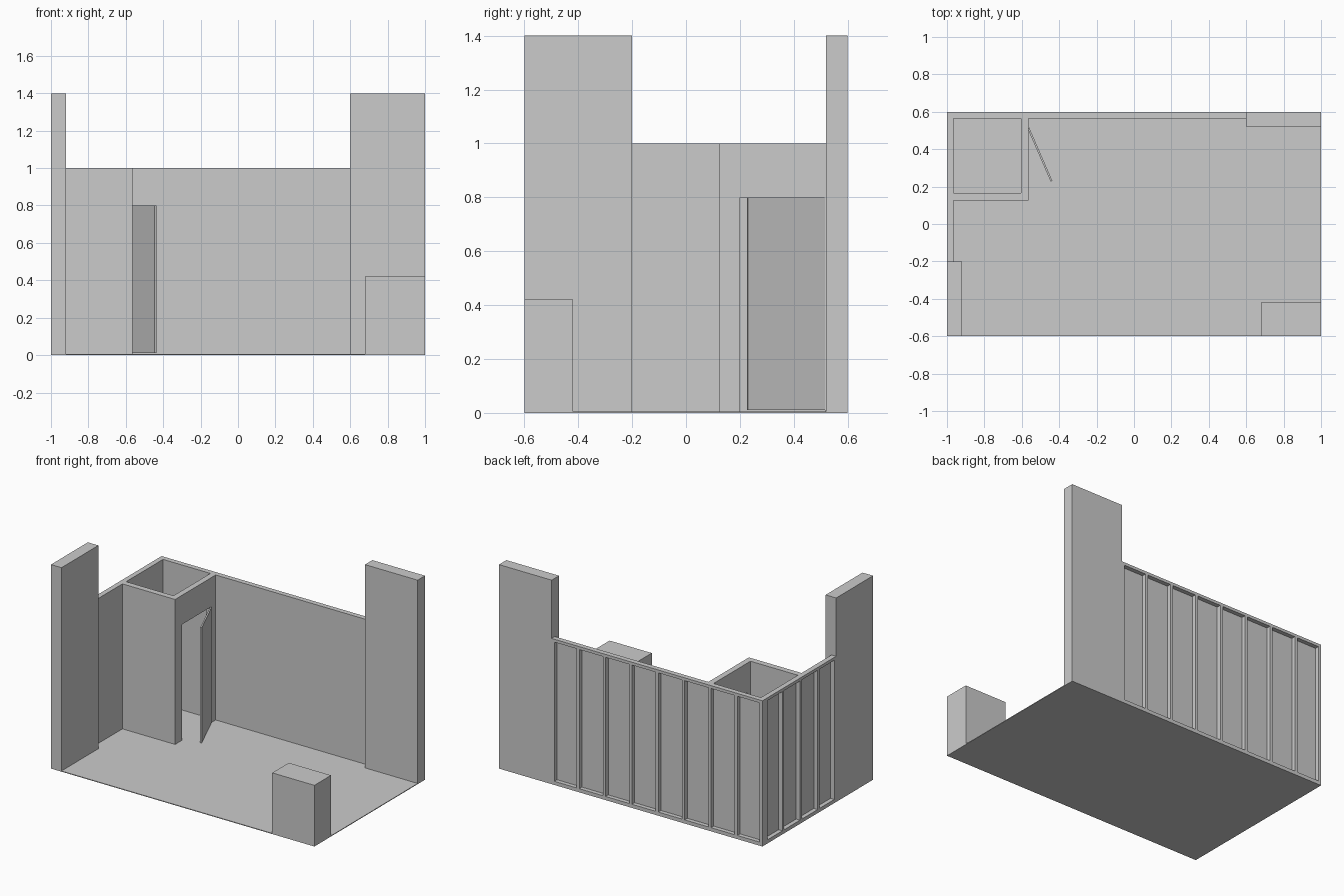
import bpy, bmesh, math
from mathutils import Matrix

if "Cube" in bpy.data.objects:
    bpy.data.objects.remove(bpy.data.objects["Cube"])

FLOOR = 0.005
H = 1.0


def add_boxes(name, boxes):
    """One object from (x0, x1, y0, y1, z0, z1) boxes."""
    bm = bmesh.new()
    for x0, x1, y0, y1, z0, z1 in boxes:
        m = Matrix.Translation(((x0 + x1) / 2, (y0 + y1) / 2, (z0 + z1) / 2))
        m = m @ Matrix.Diagonal((x1 - x0, y1 - y0, z1 - z0, 1))
        bmesh.ops.create_cube(bm, size=1, matrix=m)
    me = bpy.data.meshes.new(name)
    bm.to_mesh(me)
    bm.free()
    ob = bpy.data.objects.new(name, me)
    bpy.context.collection.objects.link(ob)
    return ob


def framed_wall(start, end, panels):
    """Boxes (along, depth, z) of a wall: thin inner skin, studs and rails outside."""
    skin, deep, w = 0.565, 0.6, 0.02
    out = [(start, end, skin, skin + 0.006, FLOOR, H),
           (start, end, skin + 0.006, deep, H - w, H),
           (start, end, skin + 0.006, deep, FLOOR, FLOOR + w)]
    step = (end - start) / panels
    for i in range(panels + 1):
        c = min(max(start + i * step, start + w / 2), end - w / 2)
        out.append((c - w / 2, c + w / 2, skin + 0.006, deep, FLOOR + w, H - w))
    return out


# Floor slab
add_boxes("floor", [(-1, 1, -0.6, 0.6, 0, FLOOR)])

# Back and left walls with exposed framing on the outside
add_boxes("back_wall", framed_wall(-1, 0.6, 8))
add_boxes("left_wall", [(-d1 - 0.4, -d0 - 0.4, a0, a1, z0, z1)
                        for a0, a1, d0, d1, z0, z1 in framed_wall(-0.2, 0.565, 4)])

# Tall display pillars
add_boxes("left_pillar", [(-1, -0.92, -0.6, -0.2, FLOOR, 1.4)])
add_boxes("right_pillar", [(0.6, 1, 0.52, 0.6, FLOOR, 1.4)])

# Storage closet with a doorway in its right wall
add_boxes("closet_front_wall", [(-0.965, -0.565, 0.125, 0.165, FLOOR, H)])
add_boxes("closet_side_wall", [
    (-0.605, -0.565, 0.165, 0.20, FLOOR, H),
    (-0.605, -0.565, 0.515, 0.565, FLOOR, H),
    (-0.605, -0.565, 0.20, 0.515, 0.80, H)])

# Door leaf, hinged at the back jamb and standing open
door = add_boxes("closet_door", [(-0.01, 0, -0.31, 0, 0.01, 0.80)])
door.location = (-0.56, 0.515, 0)
door.rotation_euler.z = math.radians(23.5)

# Reception counter
add_boxes("counter", [(0.68, 1, -0.6, -0.42, FLOOR, 0.42)])
